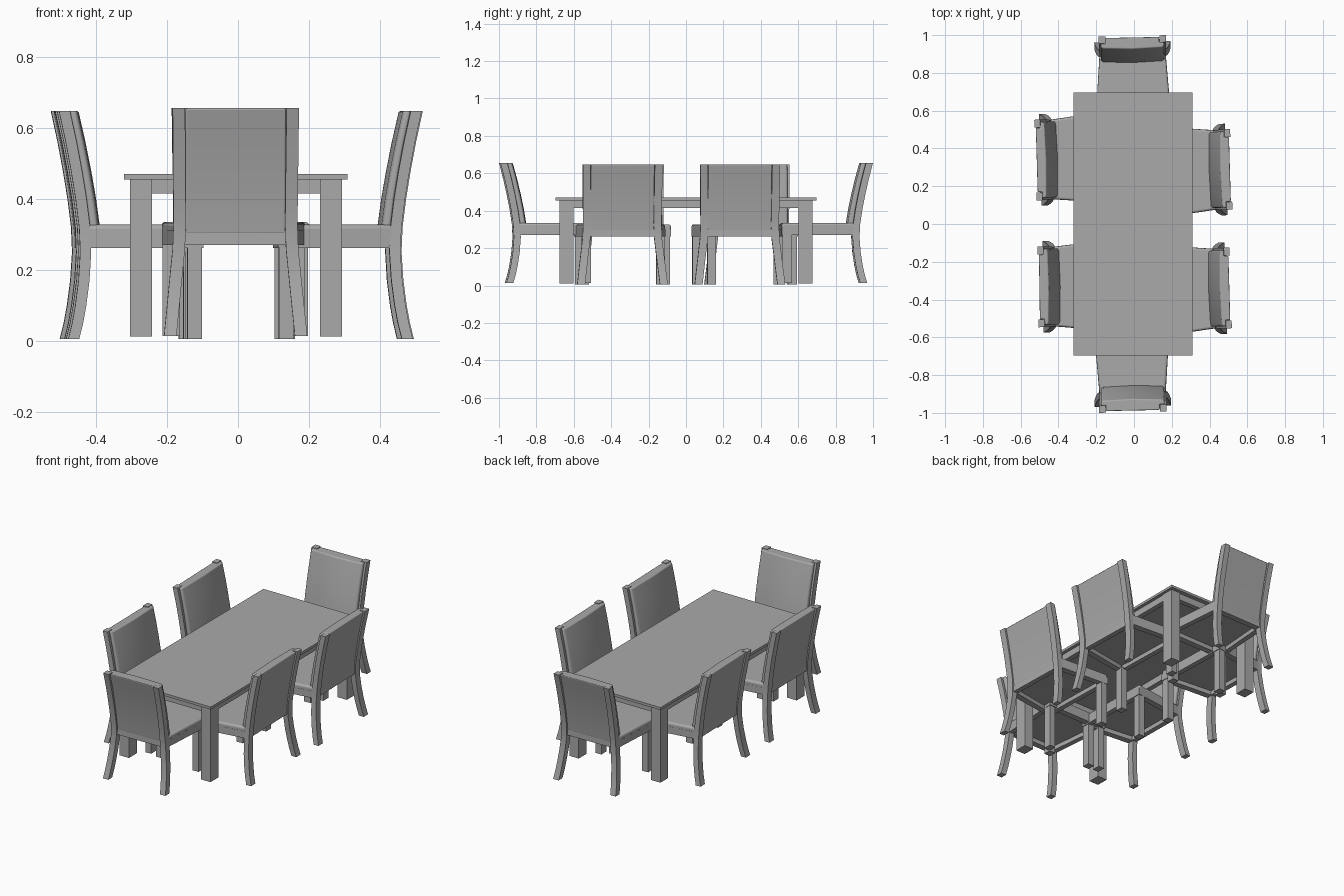
import bpy, bmesh, math
from mathutils import Matrix, Vector

cube = bpy.data.objects.get("Cube")
if cube:
    bpy.data.objects.remove(cube, do_unlink=True)

grey = bpy.data.materials.new("plain grey")
grey.use_nodes = True
grey.diffuse_color = (0.4, 0.4, 0.4, 1)
grey.node_tree.nodes["Principled BSDF"].inputs["Base Color"].default_value = (0.4, 0.4, 0.4, 1)


def loft(name, sections, matrix, closed=False, bevel=0, smooth=False):
    """Skin matching cross-sections; closed joins the last one to the first."""
    bm = bmesh.new()
    rings = [[bm.verts.new(matrix @ Vector(p)) for p in s] for s in sections]
    n = len(rings[0])
    pairs = list(zip(rings, rings[1:]))
    if closed:
        pairs.append((rings[-1], rings[0]))
    else:
        bm.faces.new(rings[0])
        bm.faces.new(rings[-1])
    for a, b in pairs:
        for i in range(n):
            j = (i + 1) % n
            bm.faces.new((a[i], a[j], b[j], b[i]))
    bmesh.ops.recalc_face_normals(bm, faces=bm.faces)
    mesh = bpy.data.meshes.new(name)
    bm.to_mesh(mesh)
    bm.free()
    mesh.materials.append(grey)
    obj = bpy.data.objects.new(name, mesh)
    bpy.context.collection.objects.link(obj)
    if bevel:
        mod = obj.modifiers.new("soft edges", 'BEVEL')
        mod.width, mod.segments = bevel, 4
        mod.limit_method, mod.angle_limit = 'ANGLE', math.radians(40)
    if smooth:
        bpy.ops.object.select_all(action='DESELECT')
        obj.select_set(True)
        bpy.context.view_layer.objects.active = obj
        bpy.ops.object.shade_smooth_by_angle(angle=math.radians(40))
    return obj


def rect(x0, x1, y0, y1, z):
    return [(x0, y0, z), (x1, y0, z), (x1, y1, z), (x0, y1, z)]


def box(name, x0, x1, y0, y1, z0, z1, matrix):
    return loft(name, [rect(x0, x1, y0, y1, z0), rect(x0, x1, y0, y1, z1)], matrix)


def ring(name, corners, thick, z0, z1, matrix):
    """Rectangular frame following four corners, thickness going inwards."""
    cy = sum(c[1] for c in corners) / 4
    sections = []
    for x, y in corners:
        ix = x - math.copysign(thick, x)
        iy = y - math.copysign(thick, y - cy)
        sections.append([(x, y, z0), (x, y, z1), (ix, iy, z1), (ix, iy, z0)])
    return loft(name, sections, matrix, closed=True)


# Rear curve of the chair: height, depth of the rear edge
CURVE = [(0.005, 0.026), (0.05, 0.037), (0.1, 0.046), (0.17, 0.055), (0.25, 0.06),
         (0.32, 0.057), (0.4, 0.047), (0.48, 0.034), (0.56, 0.019), (0.648, 0.0)]


def chair(name, m):
    # Posts: curved in depth, splayed outwards below the seat
    for side, s in (("right", -1), ("left", 1)):
        sections = []
        for z, d in CURVE:
            c = 0.157 + (0.28 - z) * (0.1 if z < 0.28 else -0.01)
            sections.append(rect(s * c - 0.0175, s * c + 0.0175, d, d + 0.031, z))
        loft(f"{name}_{side}_post", sections, m, smooth=True)
        x0, x1 = sorted((s * 0.162, s * 0.2))
        box(f"{name}_{side}_front_leg", x0, x1, 0.362, 0.403, 0.005, 0.27, m)

    # Padded backrest, thicker towards the seat
    sections = []
    for z, d in CURVE[4:]:
        z = max(z, 0.292)
        t = (0.645 - z) / 0.35
        front = d + 0.053 + 0.004 * t
        sections.append([(-0.142, d + 0.006, z), (0.142, d + 0.006, z),
                         (0.142, d + 0.031, z), (0.168, d + 0.031, z),
                         (0.168, front - 0.006, z), (0.155, front, z), (0, front + 0.005, z),
                         (-0.155, front, z), (-0.168, front - 0.006, z),
                         (-0.168, d + 0.031, z), (-0.142, d + 0.031, z)])
    loft(f"{name}_backrest", sections, m, bevel=0.006, smooth=True)

    # Seat frame and cushion, both wider at the front
    corners = [(-0.174, 0.066), (0.174, 0.066), (0.204, 0.407), (-0.204, 0.407)]
    ring(f"{name}_seat_frame", corners, 0.03, 0.262, 0.303, m)
    cushion = [[(x, max(y, 0.075), z) for x, y in corners] for z in (0.288, 0.327)]
    loft(f"{name}_seat_cushion", cushion, m, bevel=0.012, smooth=True)


# Six chairs: position of the rear middle, turn in degrees
for name, x, y, z, turn in (
        ("front_end_chair", -0.006, -0.996, 0.008, 1),
        ("back_end_chair", -0.009, 0.996, 0.008, 181),
        ("right_back_chair", -0.522, 0.338, 0, -88),
        ("right_front_chair", -0.508, -0.333, 0, -89),
        ("left_back_chair", 0.515, 0.29, 0, 92),
        ("left_front_chair", 0.512, -0.338, 0, 92)):
    chair(name, Matrix.Translation((x, y, z)) @ Matrix.Diagonal((1, 1.2, 1, 1))
          @ Matrix.Rotation(math.radians(turn), 4, 'Z'))

# Table: top, apron and four square legs
table = Matrix.Translation((-0.006, 0, 0))
box("table_top", -0.315, 0.315, -0.697, 0.697, 0.455, 0.47, table)
ring("table_apron", [(-0.295, -0.67), (0.295, -0.67), (0.295, 0.67), (-0.295, 0.67)],
     0.03, 0.415, 0.456, table)
for sx, side in ((-1, "right"), (1, "left")):
    for sy, end in ((-1, "front"), (1, "back")):
        leg = table @ Matrix.Diagonal((sx, sy, 1, 1))
        box(f"table_{end}_{side}_leg", 0.237, 0.299, 0.602, 0.676, 0.012, 0.456, leg)
